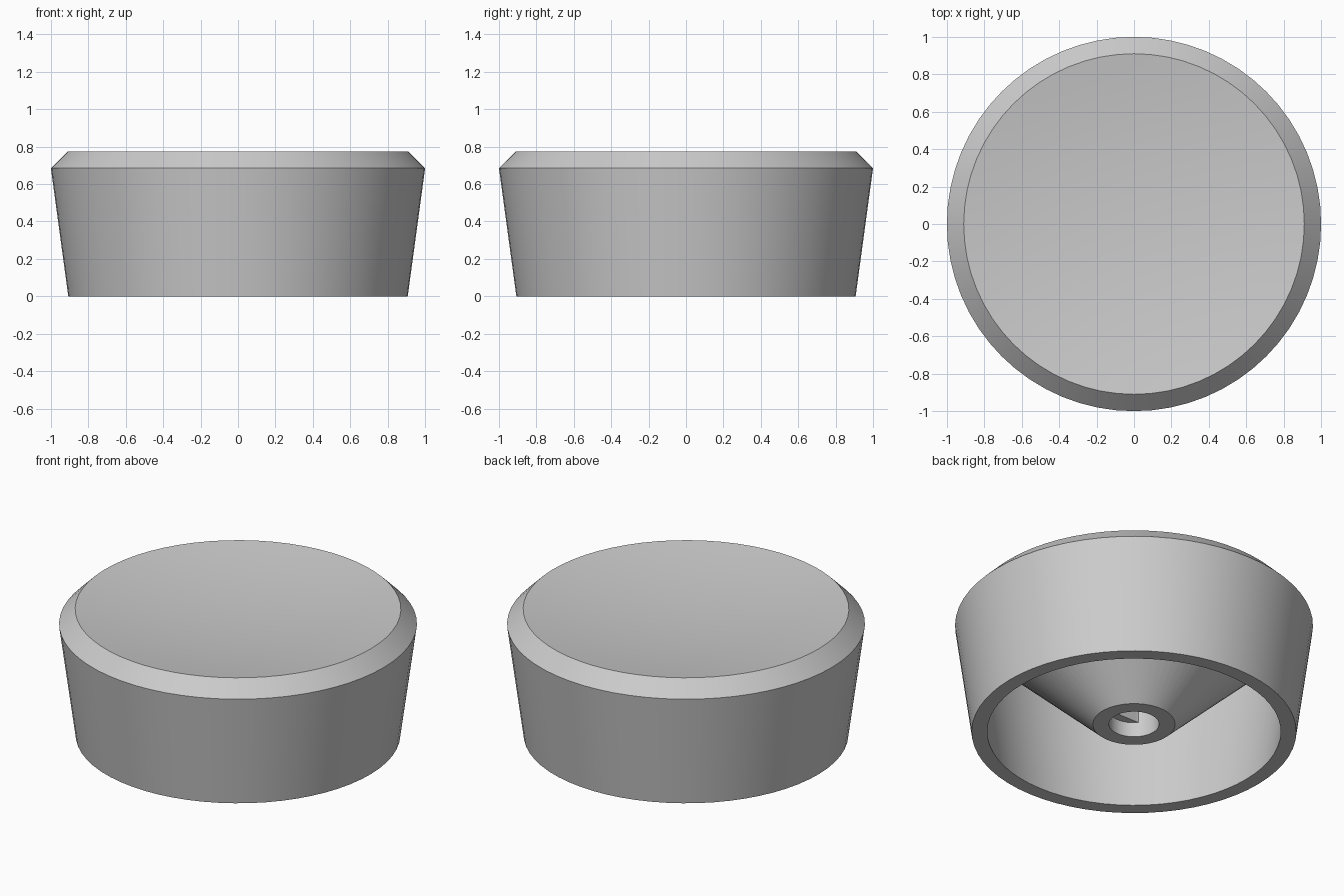
import bpy
import bmesh
import math

default = bpy.data.objects.get("Cube")
if default:
    bpy.data.objects.remove(default, do_unlink=True)

SEGMENTS = 64
FLAT_Y = -0.09      # flat side of the D-shaped shaft socket
RIM_R, RIM_Z, DISH_DEPTH, DISH_STEPS = 0.91, 0.775, 0.07, 8


def material(name, rgb):
    mat = bpy.data.materials.new(name)
    mat.use_nodes = True
    mat.diffuse_color = (*rgb, 1)
    mat.node_tree.nodes["Principled BSDF"].inputs["Base Color"].default_value = (*rgb, 1)
    return mat


def ring(bm, r, z, flat=False):
    verts = []
    for i in range(SEGMENTS):
        a = math.tau * i / SEGMENTS
        y = r * math.sin(a)
        verts.append(bm.verts.new((r * math.cos(a), max(y, FLAT_Y) if flat else y, z)))
    return verts


# Shallow concave dish, from centre to rim
profile = [(RIM_R * i / DISH_STEPS, RIM_Z - DISH_DEPTH * (1 - (i / DISH_STEPS) ** 2), False)
           for i in range(DISH_STEPS + 1)]
# Chamfer, tapered skirt, hollow underside and conical hub
profile += [(1.0, 0.685, False), (0.907, 0, False), (0.82, 0, False),
            (0.914, 0.70, False), (0.23, 0.05, False)]
# Round socket mouth, then ledge and D-shaped bore with a closed end
profile += [(0.14, 0.05, False), (0.14, 0.14, False), (0.14, 0.14, True),
            (0.14, 0.5, True), (0, 0.5, True)]

bm = bmesh.new()
rings = [ring(bm, *p) for p in profile]
for a, b in zip(rings, rings[1:]):
    for i in range(SEGMENTS):
        j = (i + 1) % SEGMENTS
        bm.faces.new((a[i], b[i], b[j], a[j]))
bmesh.ops.remove_doubles(bm, verts=bm.verts, dist=0.0001)
bmesh.ops.recalc_face_normals(bm, faces=bm.faces)

mesh = bpy.data.meshes.new("knob")
bm.to_mesh(mesh)
bm.free()
mesh.materials.append(material("grey", (0.6, 0.6, 0.6)))
knob = bpy.data.objects.new("knob", mesh)
bpy.context.collection.objects.link(knob)

# Smooth round surfaces with crisp edges
bpy.ops.object.select_all(action='DESELECT')
knob.select_set(True)
bpy.context.view_layer.objects.active = knob
bpy.ops.object.shade_smooth_by_angle(angle=math.radians(30))
